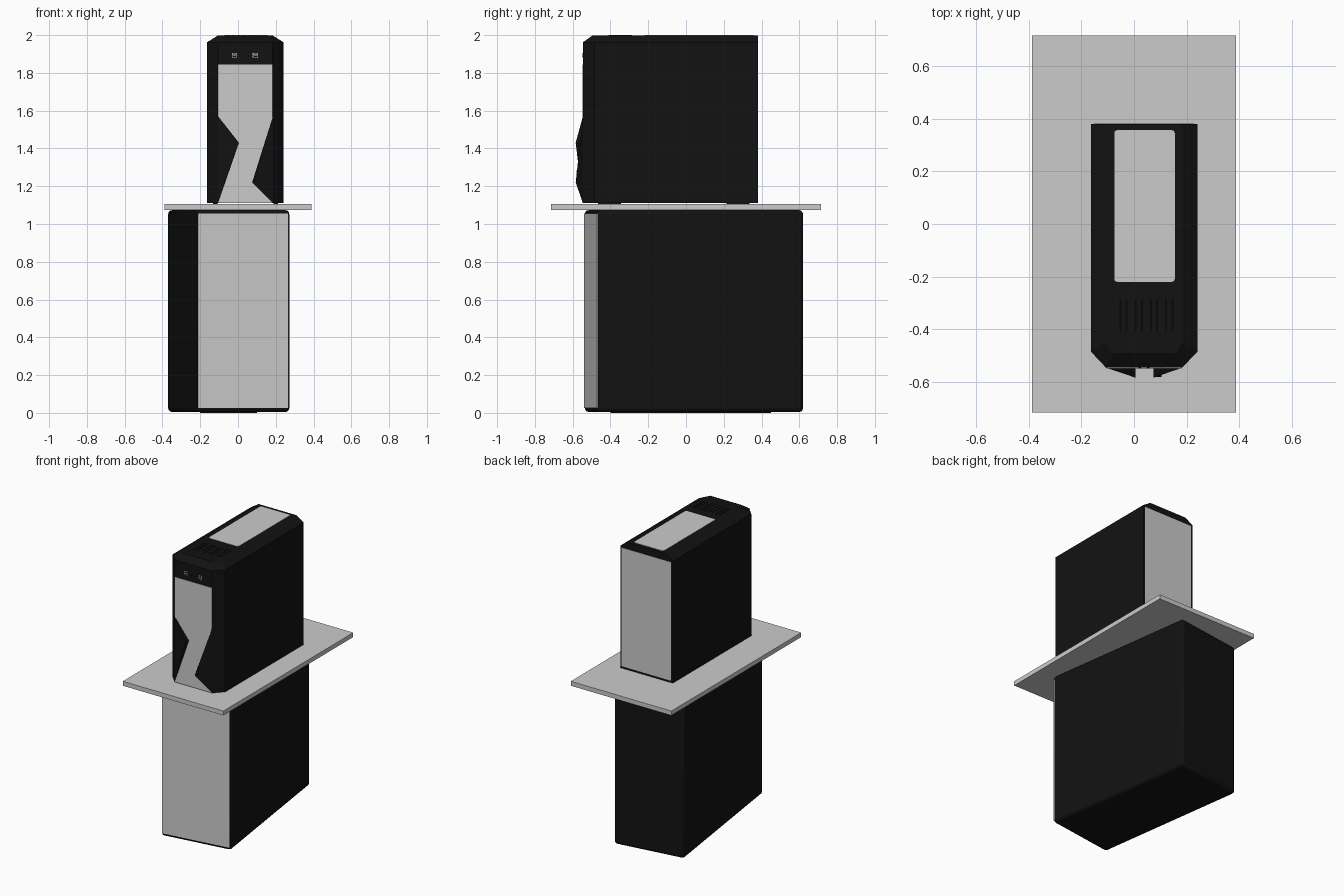
import bpy, bmesh, math
from mathutils import Matrix

if "Cube" in bpy.data.objects:
    bpy.data.objects.remove(bpy.data.objects["Cube"])


def material(name, v):
    m = bpy.data.materials.new(name)
    m.diffuse_color = (v, v, v, 1)
    m.use_nodes = True
    m.node_tree.nodes["Principled BSDF"].inputs["Base Color"].default_value = m.diffuse_color
    return m


BLACK = material("black", 0.006)
DARK = material("dark_grey", 0.002)


def finish(name, bm, mat=None, bevel=0, segments=3):
    bmesh.ops.recalc_face_normals(bm, faces=bm.faces)
    me = bpy.data.meshes.new(name)
    bm.to_mesh(me)
    bm.free()
    ob = bpy.data.objects.new(name, me)
    bpy.context.collection.objects.link(ob)
    if mat:
        me.materials.append(mat)
    if bevel:
        mod = ob.modifiers.new("bevel", 'BEVEL')
        mod.width, mod.segments = bevel, segments
        bpy.context.view_layer.objects.active = ob
        ob.select_set(True)
        bpy.ops.object.shade_smooth_by_angle(angle=math.radians(35))
        ob.select_set(False)
    return ob


def box(name, lo, hi, mat=None, bevel=0, segments=3):
    bm = bmesh.new()
    size = [b - a for a, b in zip(lo, hi)]
    mid = [(a + b) / 2 for a, b in zip(lo, hi)]
    bmesh.ops.create_cube(bm, size=1, matrix=Matrix.Translation(mid) @ Matrix.Diagonal((*size, 1)))
    return finish(name, bm, mat, bevel, segments)


def loft(name, loops, mat=None):
    """Skin equal-length point loops and cap both ends."""
    bm = bmesh.new()
    rings = [[bm.verts.new(p) for p in loop] for loop in loops]
    n = len(rings[0])
    for a, b in zip(rings, rings[1:]):
        for i in range(n):
            j = (i + 1) % n
            bm.faces.new((a[i], a[j], b[j], b[i]))
    bm.faces.new(rings[0])
    bm.faces.new(rings[-1])
    return finish(name, bm, mat)


# cabinet, turned slightly under the tabletop, with grey front panel
W, D = 0.249, 0.551
cabinet = box("cabinet", (-W, -D, 0.005), (W, D, 1.073), BLACK, 0.02)
panel = box("cabinet_front_panel", (-W + 0.008, -D - 0.002, 0.025), (W - 0.008, -D + 0.015, 1.055))
for ob in (cabinet, panel):
    ob.location = (-0.049, 0.042, 0)
    ob.rotation_euler.z = math.radians(8)
box("cabinet_base", (-0.2, -0.4, 0), (0.1, 0.45, 0.01), BLACK)

# tabletop
box("tabletop", (-0.388, -0.716, 1.074), (0.388, 0.716, 1.105))

# computer case body: chamfered front corners and top edges
CX = 0.0385


def outline(hw, fw, y_side, y_front, z):
    half = [(hw, 0.38), (hw, y_side), (fw, y_front)]
    return [(CX + x, y, z) for x, y in half] + [(CX - x, y, z) for x, y in reversed(half)]


base = (0.2025, 0.145, -0.485, -0.546)
loft("case_body", [outline(*base, 1.111), outline(*base, 1.962),
                   outline(0.145, 0.12, -0.45, -0.495, 1.998)], BLACK)

# grey zigzag front panel
zigzag = [(-0.105, 1.845), (0.183, 1.845), (0.183, 1.565), (0.075, 1.22),
          (0.183, 1.112), (-0.105, 1.112), (0.005, 1.43), (-0.105, 1.57)]
loft("case_front_panel", [[(x, y, z) for x, z in zigzag] for y in (-0.549, -0.53)])

# faceted wings that rise to a point beside the front panel
for side, edge, top, tip_x, tip_z in (("left", -0.107, 1.57, 0.005, 1.43),
                                      ("right", 0.184, 1.565, 0.075, 1.22)):
    bm = bmesh.new()
    pts = [(edge, -0.546, top), (edge, -0.546, 1.111),
           (tip_x, -0.584, tip_z), (tip_x, -0.54, tip_z)]
    v = [bm.verts.new(p) for p in pts]
    for f in ((0, 1, 2), (0, 2, 3), (1, 2, 3), (0, 1, 3)):
        bm.faces.new([v[i] for i in f])
    finish("case_wing_" + side, bm, BLACK)

# grey back plate and top filter
box("case_back_panel", (CX - 0.19, 0.36, 1.125), (CX + 0.19, 0.382, 1.952))
loft_r = 0.012
x0, x1, y0, y1 = -0.075, 0.155, -0.22, 0.357
filt = []
for cx, cy, start in ((x1 - loft_r, y1 - loft_r, 0), (x0 + loft_r, y1 - loft_r, 90),
                      (x0 + loft_r, y0 + loft_r, 180), (x1 - loft_r, y0 + loft_r, 270)):
    for k in range(4):
        a = math.radians(start + 30 * k)
        filt.append((cx + loft_r * math.cos(a), cy + loft_r * math.sin(a)))
loft("top_filter", [[(x, y, z) for x, y in filt] for z in (1.99, 2.0)])

# top vent ribs
for i in range(4):
    x = -0.04 + 0.058 * i
    for dx in (-0.012, 0.012):
        box("top_vent_rib", (x + dx - 0.004, -0.41, 1.99), (x + dx + 0.004, -0.285, 1.9995), DARK)

# front ports and jacks
for x in (-0.018, 0.092):
    for z in (1.886, 1.901):
        box("usb_port", (x - 0.014, -0.549, z - 0.005), (x + 0.014, -0.54, z + 0.005))
        box("usb_slot", (x - 0.01, -0.55, z - 0.0025), (x + 0.01, -0.54, z + 0.0025), DARK)
for x in (0.022, 0.054):
    bm = bmesh.new()
    bmesh.ops.create_cone(bm, cap_ends=True, segments=12, radius1=0.005, radius2=0.005, depth=0.01,
                          matrix=Matrix.Translation((x, -0.544, 1.89)) @ Matrix.Rotation(math.pi / 2, 4, 'X'))
    finish("audio_jack", bm, DARK)

# small marks on the right wing
for x, z in ((0.099, 1.278), (0.093, 1.254), (0.087, 1.23)):
    box("wing_button", (x - 0.005, -0.581, z - 0.005), (x + 0.005, -0.57, z + 0.005), DARK)

# case feet
for x in (-0.12, 0.2):
    for y in (-0.405, 0.275):
        box("case_foot", (x - 0.012, y - 0.06, 1.104), (x + 0.012, y + 0.06, 1.115), BLACK)
